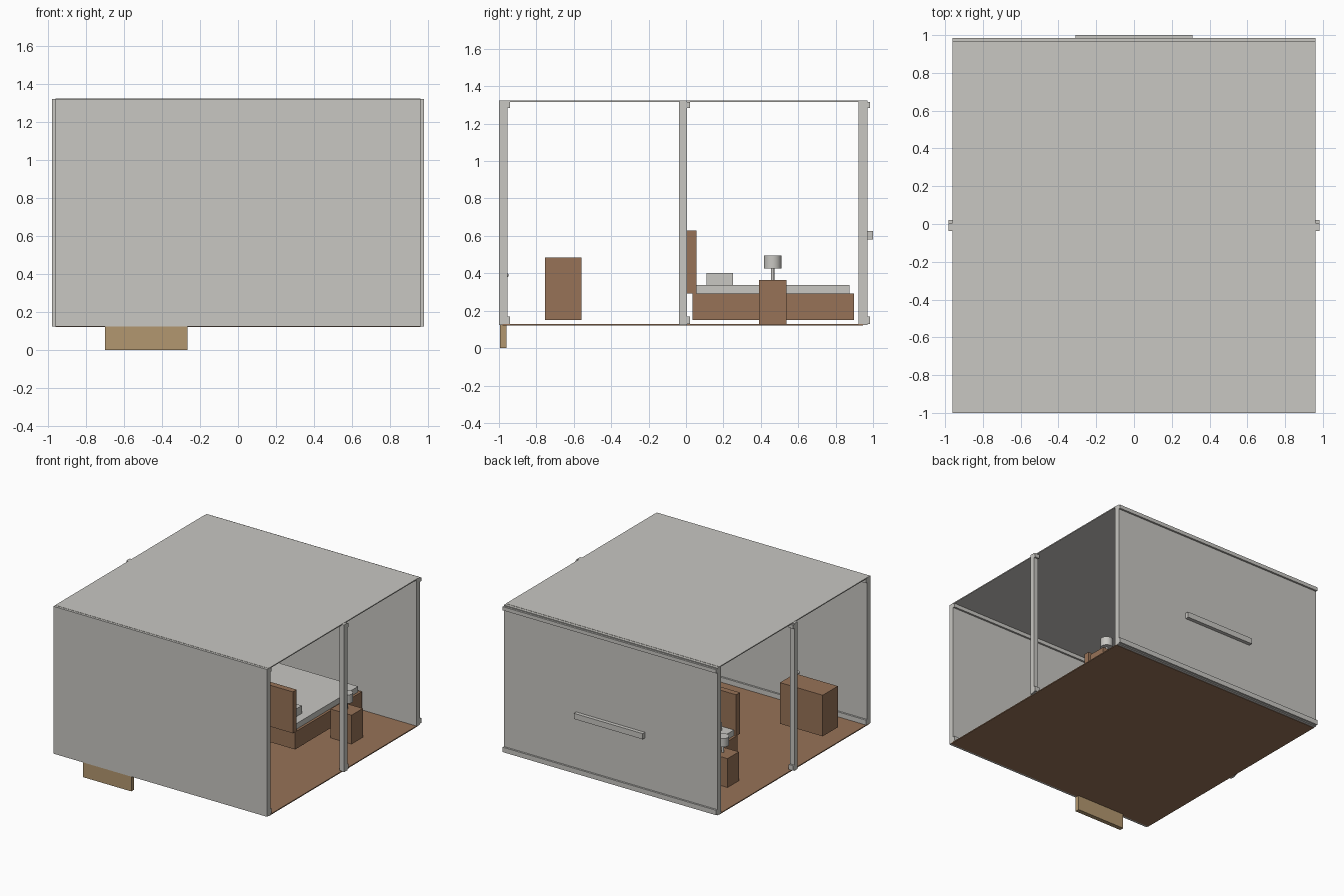
import bpy, math

if "Cube" in bpy.data.objects:
    bpy.data.objects.remove(bpy.data.objects["Cube"])


def material(name, rgb):
    m = bpy.data.materials.new(name)
    m.diffuse_color = (*rgb, 1)
    m.use_nodes = True
    m.node_tree.nodes["Principled BSDF"].inputs["Base Color"].default_value = m.diffuse_color
    return m


GREY = material("warm_grey", (0.58, 0.57, 0.54))
BROWN = material("wood_brown", (0.31, 0.17, 0.095))
TAN = material("door_tan", (0.45, 0.31, 0.16))


def box(name, x, y, z, mat):
    """Box from its (min, max) range on each axis."""
    vs = [(a, b, c) for a in x for b in y for c in z]
    fs = [(0, 1, 3, 2), (4, 6, 7, 5), (0, 4, 5, 1), (2, 3, 7, 6), (0, 2, 6, 4), (1, 5, 7, 3)]
    me = bpy.data.meshes.new(name)
    me.from_pydata(vs, [], fs)
    me.materials.append(mat)
    ob = bpy.data.objects.new(name, me)
    bpy.context.collection.objects.link(ob)
    return ob


def cylinder(name, r, x, y, z, mat):
    bpy.ops.mesh.primitive_cylinder_add(vertices=32, radius=r, depth=z[1] - z[0],
                                        location=(x, y, (z[0] + z[1]) / 2))
    ob = bpy.context.object
    ob.name = name
    ob.data.materials.append(mat)
    bpy.ops.object.shade_smooth_by_angle(angle=math.radians(40))
    return ob


W = 0.962
FULL = (-W, W)
WALL_Z = (0.123, 1.323)
TRIMS = (("lower", (0.13, 0.17)), ("upper", (1.285, 1.315)))

# Floor and roof sheets
box("floor", FULL, (-0.98, 0.945), (0.12, 0.128), BROWN)
box("roof", FULL, (-0.98, 0.945), (1.317, 1.325), GREY)

# End walls, each with two trim strips on the rear side
for name, y in (("front", (-1.0, -0.955)), ("back", (0.923, 0.97))):
    box(name + "_wall", FULL, y, WALL_Z, GREY)
    for level, z in TRIMS:
        box(f"{name}_{level}_trim", FULL, (y[1], y[1] + 0.015), z, GREY)

# Rail on the back wall
box("back_rail", (-0.31, 0.31), (0.97, 1.0), (0.58, 0.626), GREY)

# Door through the front wall, with its knob
box("door", (-0.70, -0.265), (-0.995, -0.96), (0.0, 0.78), TAN)
bpy.ops.mesh.primitive_uv_sphere_add(segments=16, ring_count=8, radius=0.012,
                                     location=(-0.345, -0.96, 0.39))
knob = bpy.context.object
knob.name = "door_knob"
knob.data.materials.append(GREY)
bpy.ops.object.shade_smooth_by_angle()

# Cabinet by the door
box("cabinet", (-0.84, -0.455), (-0.755, -0.56), (0.15, 0.485), BROWN)

# Bed
box("bed_frame", (-0.49, 0.49), (0.035, 0.897), (0.15, 0.292), BROWN)
box("mattress", (-0.47, 0.47), (0.055, 0.875), (0.292, 0.338), GREY)
box("headboard", (-0.49, 0.49), (0.006, 0.055), (0.293, 0.63), BROWN)

# Parts on both sides of the room
for side, s in (("left", -1), ("right", 1)):
    def span(a, b):
        return tuple(sorted((s * a, s * b)))

    box(side + "_post", span(0.94, 0.981), (-0.037, 0.006), WALL_Z, GREY)
    for level, z in TRIMS:
        box(f"{side}_post_{level}_trim", span(0.94, 0.981), (0.006, 0.021), z, GREY)
    box(side + "_pillow", span(0.05, 0.40), (0.11, 0.25), (0.338, 0.402), GREY)
    box(side + "_nightstand", span(0.56, 0.75), (0.39, 0.536), (0.128, 0.363), BROWN)
    cylinder(side + "_lamp_stem", 0.009, s * 0.655, 0.463, (0.363, 0.425), GREY)
    cylinder(side + "_lamp_shade", 0.047, s * 0.655, 0.463, (0.425, 0.495), GREY)
